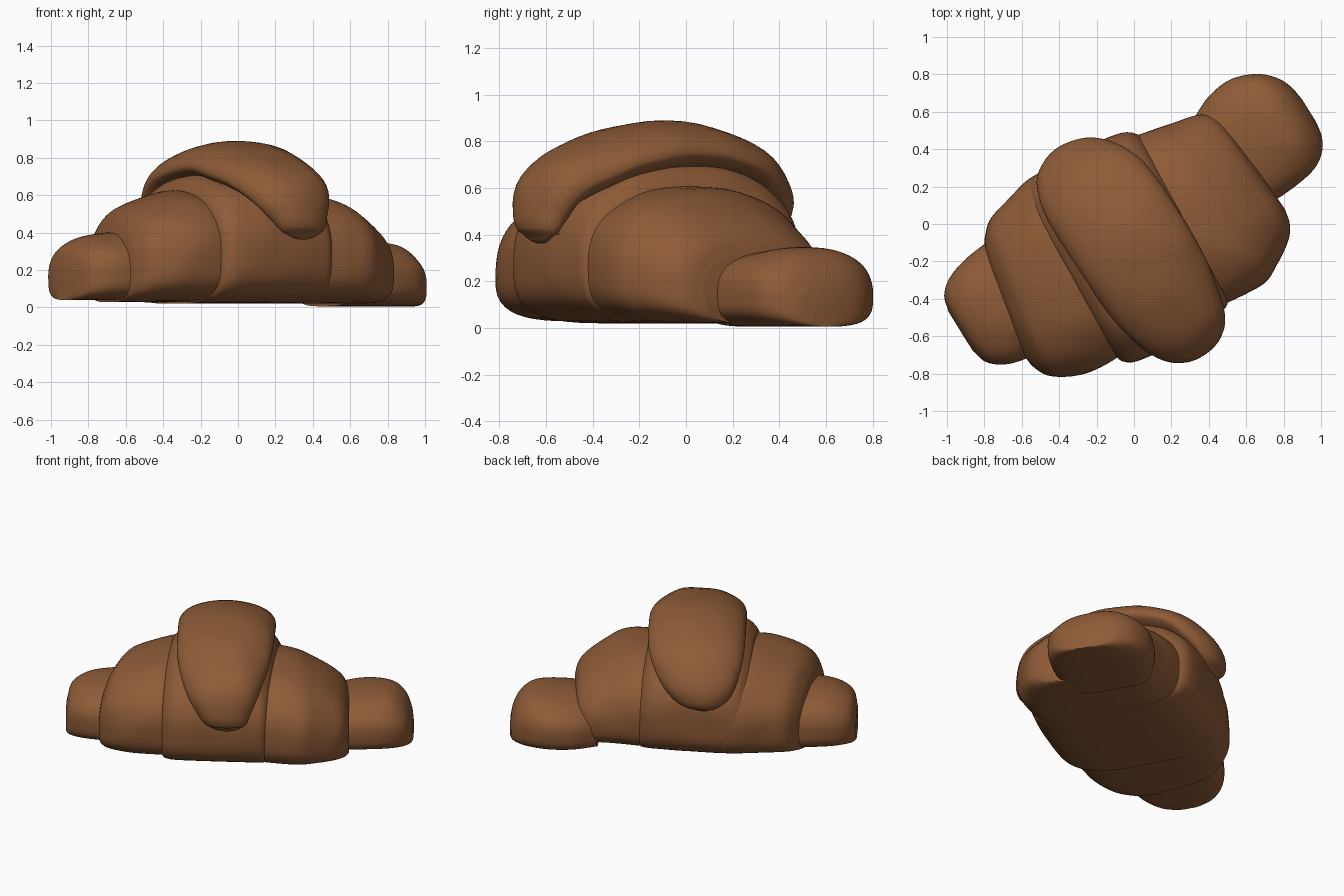
import bpy, bmesh, math
from mathutils import Vector, noise

if "Cube" in bpy.data.objects:
    bpy.data.objects.remove(bpy.data.objects["Cube"])

U = Vector((0.85, 0.53, 0)).normalized()   # long axis of the roll
V = Vector((-U.y, U.x, 0))                 # across the roll
UP = Vector((0, 0, 1))
N = 64

crust = bpy.data.materials.new("baked crust")
crust.diffuse_color = (0.27, 0.105, 0.038, 1)
crust.use_nodes = True
crust.node_tree.nodes["Principled BSDF"].inputs["Base Color"].default_value = crust.diffuse_color


def smooth_path(rows, steps):
    """Catmull-Rom through rows of numbers."""
    rows = [Vector(r) for r in rows]
    ext = [2 * rows[0] - rows[1]] + rows + [2 * rows[-1] - rows[-2]]
    out = []
    for i in range(1, len(ext) - 2):
        a, b, c, d = ext[i - 1:i + 3]
        for k in range(steps):
            t = k / steps
            out.append(0.5 * (2 * b + (c - a) * t + (2 * a - 5 * b + 4 * c - d) * t * t
                              + (3 * b - a - 3 * c + d) * t ** 3))
    return out + [rows[-1]]


def sp(x, p):
    return math.copysign(abs(x) ** p, x)


def loft(name, rings):
    bm = bmesh.new()
    loops = []
    for ring in rings:
        loop = []
        for p in ring:
            # gentle uneven dough surface
            n = noise.noise(p * 5) * 0.008
            q = p + Vector((n, -n, n)) * min(1, max(0, p.z * 4))
            loop.append(bm.verts.new(q))
        loops.append(loop)
    for a, b in zip(loops, loops[1:]):
        for i in range(N):
            j = (i + 1) % N
            bm.faces.new((a[i], a[j], b[j], b[i]))
    bm.faces.new(loops[0])
    bm.faces.new(loops[-1])
    bmesh.ops.recalc_face_normals(bm, faces=bm.faces)
    me = bpy.data.meshes.new(name)
    bm.to_mesh(me)
    bm.free()
    me.materials.append(crust)
    ob = bpy.data.objects.new(name, me)
    bpy.context.collection.objects.link(ob)
    for o in bpy.context.selected_objects:
        o.select_set(False)
    ob.select_set(True)
    bpy.context.view_layer.objects.active = ob
    bpy.ops.object.shade_smooth_by_angle(angle=math.radians(55))


def segment(name, rows, base=0.02, shear=0.0):
    """Flat-bottomed dough roll; each row is (u, v_min, v_max, top)."""
    rings = []
    for u, v0, v1, top in smooth_path(rows, 6):
        mid, half, zc = (v0 + v1) / 2, (v1 - v0) / 2, base + 0.42 * (top - base)
        ring = []
        for i in range(N):
            t = 2 * math.pi * i / N
            c, s = math.cos(t), math.sin(t)
            p = 0.87 if s > 0 else 0.56
            v = mid + half * sp(c, p)
            z = zc + (top - zc if s > 0 else zc - base) * sp(s, p)
            ring.append(U * (u + shear * v) + V * v + UP * z)
        rings.append(ring)
    loft(name, rings)


# Rounded tips
segment("left_tip", [(-1.09, -.12, .13, .22), (-1.065, -.20, .21, .31), (-1.00, -.26, .27, .36),
                     (-.90, -.30, .31, .39), (-.70, -.34, .34, .405), (-.60, -.34, .34, .40)], 0.04)
segment("right_tip", [(.55, -.26, .30, .30), (.70, -.29, .37, .33), (.85, -.285, .38, .345),
                      (.98, -.255, .335, .335), (1.06, -.20, .26, .28), (1.10, -.13, .18, .20),
                      (1.115, -.05, .09, .13)], 0.006)

# Stepped layers of the body
segment("left_layer", [(-.81, -.30, .32, .40), (-.785, -.37, .37, .46), (-.72, -.455, .43, .535),
                       (-.58, -.525, .47, .59), (-.42, -.555, .50, .625), (-.25, -.56, .48, .60)],
        0.028, 0.2)
segment("middle_layer", [(-.44, -.535, .43, .59), (-.41, -.60, .465, .65), (-.32, -.64, .50, .705),
                         (-.05, -.655, .49, .74), (.15, -.645, .455, .70), (.22, -.625, .43, .65),
                         (.26, -.56, .39, .58)], 0.02, 0.04)
segment("right_layer", [(.05, -.60, .445, .62), (.35, -.64, .38, .595), (.50, -.59, .34, .53),
                        (.62, -.515, .31, .455), (.68, -.44, .27, .395), (.705, -.36, .23, .32)],
        0.02, -0.06)

# Top fold draped over the middle: rows are (v, z, u centre, half width, half thickness)
path = smooth_path([(-.69, .375, -.03, .02, .02), (-.71, .40, -.04, .12, .065),
                    (-.69, .48, -.055, .175, .11), (-.61, .60, -.065, .24, .135),
                    (-.38, .700, -.07, .295, .14), (-.07, .752, -.07, .31, .14),
                    (.25, .690, -.08, .30, .13), (.41, .57, -.10, .245, .12),
                    (.465, .48, -.12, .18, .10), (.475, .43, -.12, .10, .06),
                    (.47, .41, -.12, .02, .02)], 6)
rings = []
for i, (v, z, uc, hw, ht) in enumerate(path):
    a, b = path[max(i - 1, 0)], path[min(i + 1, len(path) - 1)]
    tan = V * (b[0] - a[0]) + UP * (b[1] - a[1])
    nor = U.cross(tan).normalized()
    mid = V * v + UP * z + U * uc
    ring = []
    for k in range(N):
        c, s = math.cos(2 * math.pi * k / N), math.sin(2 * math.pi * k / N)
        h = ht if (nor * s).z > 0 else ht * 0.6   # thinner underside
        ring.append(mid + U * hw * c + nor * h * s)
    rings.append(ring)
loft("top_fold", rings)
